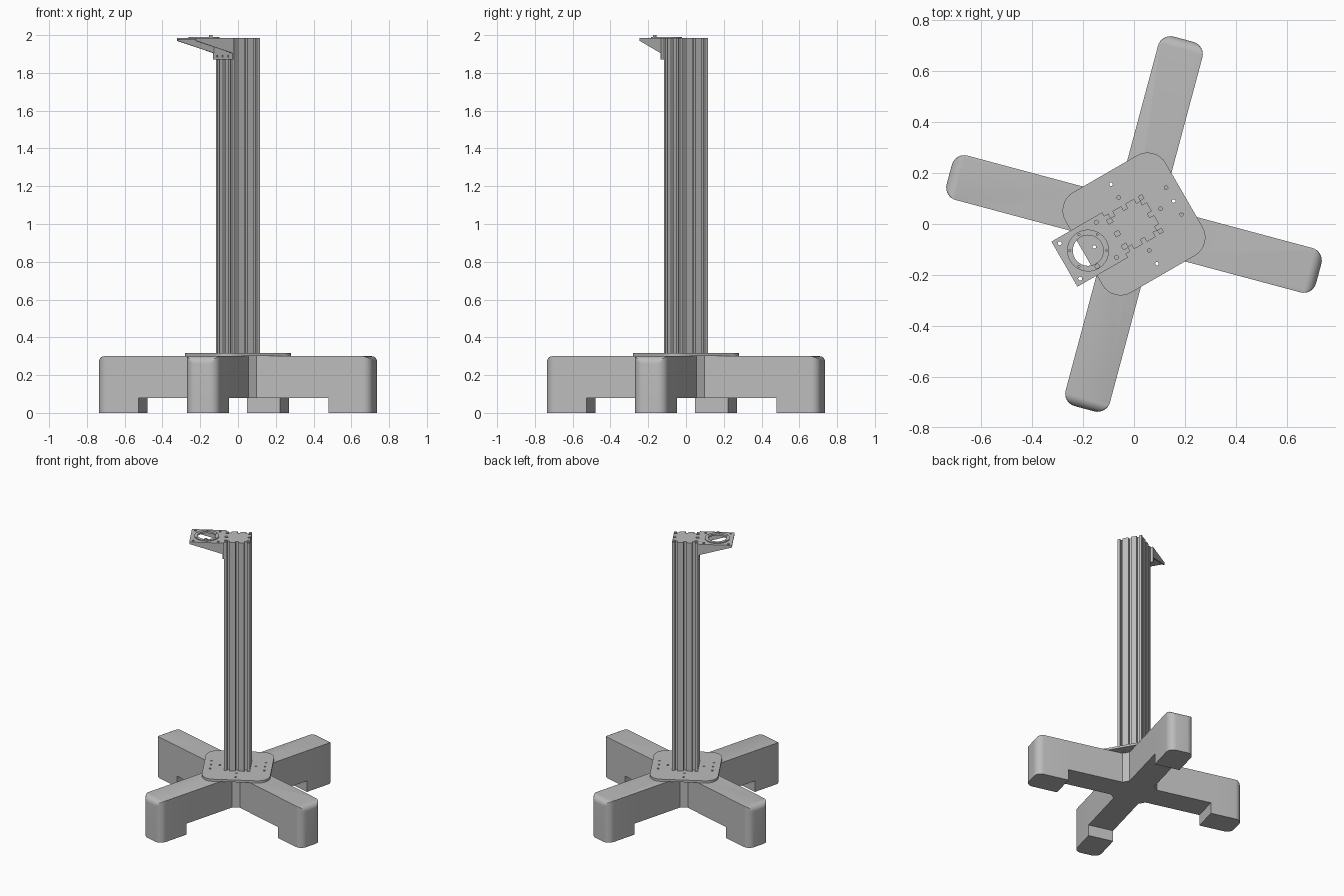
import bpy, bmesh, math
from mathutils import Matrix

if "Cube" in bpy.data.objects:
    bpy.data.objects.remove(bpy.data.objects["Cube"], do_unlink=True)

grey = bpy.data.materials.new("plain grey")
grey.use_nodes = True
grey.diffuse_color = (0.5, 0.5, 0.5, 1)
grey.node_tree.nodes["Principled BSDF"].inputs["Base Color"].default_value = (0.5, 0.5, 0.5, 1)

TURN = math.radians(30)      # mast, plates and bracket
BASE_TURN = math.radians(-15)  # cross-shaped base
UPRIGHT = Matrix.Rotation(math.pi / 2, 4, 'X')


def finish(name, mesh, angle):
    ob = bpy.data.objects.new(name, mesh)
    bpy.context.scene.collection.objects.link(ob)
    mesh.materials.clear()
    mesh.materials.append(grey)
    ob.rotation_euler.z = angle
    bpy.ops.object.select_all(action='DESELECT')
    ob.select_set(True)
    bpy.context.view_layer.objects.active = ob
    bpy.ops.object.shade_smooth_by_angle(angle=math.radians(30))
    return ob


def circle(x, y, r, n=12):
    return [(x + r * math.cos(2 * math.pi * i / n), y + r * math.sin(2 * math.pi * i / n)) for i in range(n)]


def rect(x0, x1, y0, y1):
    return [(x0, y0), (x1, y0), (x1, y1), (x0, y1)]


def slab(name, loops, z0, z1, matrix=Matrix()):
    """Extrude a closed outline (first loop) with holes (other loops)."""
    cu = bpy.data.curves.new(name, 'CURVE')
    cu.dimensions = '2D'
    cu.fill_mode = 'BOTH'
    cu.extrude = (z1 - z0) / 2
    for pts in loops:
        sp = cu.splines.new('POLY')
        sp.points.add(len(pts) - 1)
        for p, (x, y) in zip(sp.points, pts):
            p.co = (x, y, 0, 1)
        sp.use_cyclic_u = True
    tmp = bpy.data.objects.new("outline", cu)
    bpy.context.scene.collection.objects.link(tmp)
    bpy.context.view_layer.update()
    dg = bpy.context.evaluated_depsgraph_get()
    mesh = bpy.data.meshes.new_from_object(tmp.evaluated_get(dg))
    bpy.data.objects.remove(tmp, do_unlink=True)
    mesh.name = name
    bm = bmesh.new()
    bm.from_mesh(mesh)
    bmesh.ops.remove_doubles(bm, verts=bm.verts, dist=1e-5)
    bmesh.ops.transform(bm, verts=bm.verts, matrix=matrix @ Matrix.Translation((0, 0, (z0 + z1) / 2)))
    bmesh.ops.recalc_face_normals(bm, faces=bm.faces)
    bm.to_mesh(mesh)
    bm.free()
    return finish(name, mesh, TURN)


# Base: four arms with rounded ends, each ending in a foot
L, W, R, TOP_R, INNER, FOOT = 0.75, 0.09, 0.05, 0.04, 0.126, 0.52
arm = [(INNER, -W), (FOOT, -W)]
for cy, start in ((-W + R, -90), (W - R, 0)):
    for i in range(9):
        a = math.radians(start + 90 * i / 8)
        arm.append((L - R + R * math.cos(a), cy + R * math.sin(a)))
arm += [(FOOT, W), (INNER, W)]
levels = [(0.08, L)]
for i in range(9):
    a = math.radians(90 * i / 8)
    levels.append((0.30 - TOP_R + TOP_R * math.sin(a), L - TOP_R + TOP_R * math.cos(a)))

bm = bmesh.new()
rings = []
for z, end in levels:
    ring = []
    for k in range(4):
        rot = Matrix.Rotation(k * math.pi / 2, 3, 'Z')
        for x, y in arm:
            v = bm.verts.new((min(x, end), y, z))
            v.co = rot @ v.co
            ring.append(v)
    rings.append(ring)
n, m = len(arm), 4 * len(arm)
for a, b in zip(rings, rings[1:]):
    for i in range(m):
        j = (i + 1) % m
        bm.faces.new((a[i], a[j], b[j], b[i]))
bm.faces.new(rings[-1])
low = rings[0]
bm.faces.new([low[k * n + i] for k in range(4) for i in (0, 1, n - 2, n - 1)])
feet = [bm.faces.new(low[k * n + 1:k * n + n - 1]) for k in range(4)]
ext = bmesh.ops.extrude_face_region(bm, geom=feet)
bmesh.ops.translate(bm, vec=(0, 0, -0.08), verts=[g for g in ext["geom"] if isinstance(g, bmesh.types.BMVert)])
bmesh.ops.delete(bm, geom=[f for f in feet if f.is_valid], context='FACES_ONLY')
bmesh.ops.recalc_face_normals(bm, faces=bm.faces)
mesh = bpy.data.meshes.new("cross_base")
bm.to_mesh(mesh)
bm.free()
finish("cross_base", mesh, BASE_TURN)

# Mounting plate with rounded corners and bolt holes
S, PR = 0.227, 0.082
plate = []
for k, (sx, sy) in enumerate(((1, 1), (-1, 1), (-1, -1), (1, -1))):
    for i in range(9):
        a = math.radians(90 * k + 90 * i / 8)
        plate.append((sx * (S - PR) + PR * math.cos(a), sy * (S - PR) + PR * math.sin(a)))
spots = [(s * d, 0) for s in (-1, 1) for d in (0.12, 0.18)]
spots += [(0, s * d) for s in (-1, 1) for d in (0.12, 0.18)]
spots += [(s * 0.18, t * 0.06) for s in (-1, 1) for t in (-1, 1)]
slab("mounting_plate", [plate] + [circle(x, y, 0.007) for x, y in spots], 0.30, 0.316)

# Mast: square extrusion with three slots in every side
H, SLOT, DEPTH = 0.0857, 0.009, 0.02
side = [(H, -H)]
for c in (-0.058, 0, 0.058):
    side += [(H, c - SLOT), (H - DEPTH, c - SLOT), (H - DEPTH, c + SLOT), (H, c + SLOT)]
profile = []
for k in range(4):
    ca, sa = round(math.cos(k * math.pi / 2)), round(math.sin(k * math.pi / 2))
    profile += [(x * ca - y * sa, x * sa + y * ca) for x, y in side]
slab("slotted_mast", [profile], 0.316, 1.985)

# Bracket: top shelf, back flange and two side gussets
RX = -0.208
shelf_holes = [circle(x, y, 0.008) for x in (-0.29, -0.125) for y in (-0.08, 0.08)]
slab("bracket_shelf", [rect(-0.315, -H, -0.102, 0.102), circle(RX, 0, 0.062, 40)] + shelf_holes, 1.977, 1.985)
slab("bracket_flange", [rect(-0.102, 0.102, 1.87, 1.977)] + [circle(y, 1.888, 0.006) for y in (-0.058, 0, 0.058)],
     -H - 0.008, -H, Matrix.Rotation(math.pi / 2, 4, 'Z') @ UPRIGHT)
gusset = [(-0.315, 1.977), (-0.315, 1.97), (-H - 0.008, 1.905), (-H - 0.008, 1.977)]
for name, y in (("left", -0.102), ("right", 0.094)):
    slab(name + "_gusset", [gusset], y, y + 0.008, UPRIGHT)

# Flat ring around the opening, with small bolt holes and one stud
ring_holes = [circle(RX + 0.072 * math.cos(math.radians(a)), 0.072 * math.sin(math.radians(a)), 0.004, 8)
              for a in range(30, 390, 60)]
slab("shelf_ring", [circle(RX, 0, 0.082, 48), circle(RX, 0, 0.06, 40)] + ring_holes, 1.985, 1.991)
slab("ring_stud", [circle(RX, -0.071, 0.01, 16)], 1.991, 2.0)
